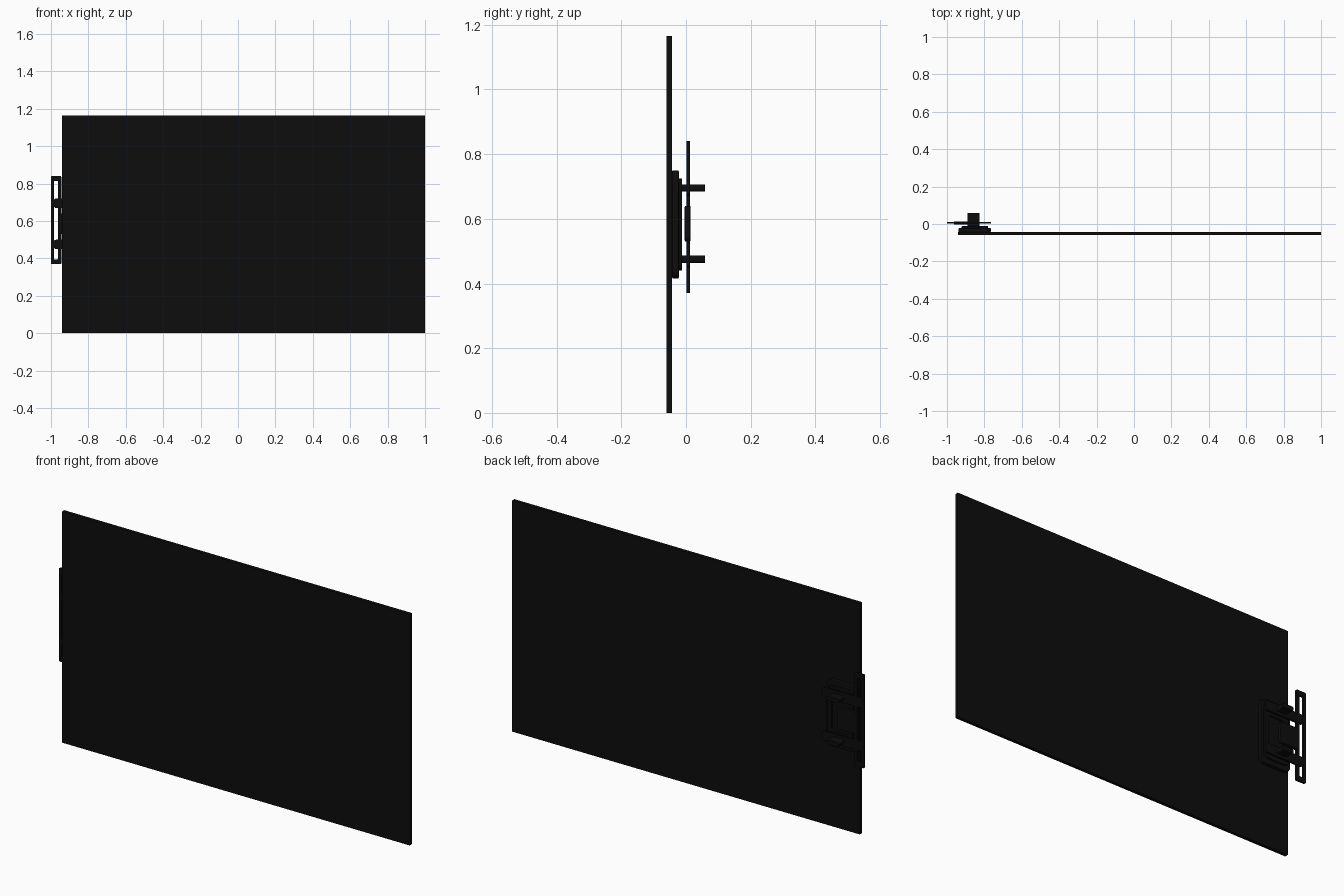
import bpy, bmesh
from math import pi, sin, cos

cube = bpy.data.objects.get("Cube")
if cube:
    bpy.data.objects.remove(cube)


def material(name, value):
    mat = bpy.data.materials.new(name)
    mat.use_nodes = True
    colour = (value, value, value, 1)
    mat.diffuse_color = colour
    mat.node_tree.nodes["Principled BSDF"].inputs["Base Color"].default_value = colour
    return mat


black = material("near black", 0.004)


def add_object(name, bm):
    bmesh.ops.recalc_face_normals(bm, faces=bm.faces)
    mesh = bpy.data.meshes.new(name)
    bm.to_mesh(mesh)
    bm.free()
    mesh.materials.append(black)
    obj = bpy.data.objects.new(name, mesh)
    bpy.context.collection.objects.link(obj)
    return obj


def rounded_loop(x0, x1, z0, z1, r, steps=4):
    """Outline of a rounded rectangle in the xz plane."""
    corners = [(x1 - r, z1 - r), (x0 + r, z1 - r), (x0 + r, z0 + r), (x1 - r, z0 + r)]
    return [(cx + r * cos((q + i / steps) * pi / 2), cz + r * sin((q + i / steps) * pi / 2))
            for q, (cx, cz) in enumerate(corners) for i in range(steps + 1)]


def slab(name, x, y, z, r=0.004, bevel=0.0, hole=None, hole_r=0.004):
    """Upright rounded slab, optionally with a rounded opening through it."""
    bm = bmesh.new()

    def ring(rect, radius, depth):
        return [bm.verts.new((px, depth, pz)) for px, pz in rounded_loop(*rect, radius)]

    def bridge(a, b):
        for i in range(len(a)):
            j = (i + 1) % len(a)
            bm.faces.new((a[i], a[j], b[j], b[i]))

    front, back = [ring((*x, *z), r, d) for d in y]
    bridge(front, back)
    if hole:
        inner_front, inner_back = [ring(hole, hole_r, d) for d in y]
        bridge(inner_front, inner_back)
        bridge(front, inner_front)
        bridge(back, inner_back)
    else:
        bm.faces.new(front)
        bm.faces.new(back)
    obj = add_object(name, bm)
    if bevel:
        mod = obj.modifiers.new("soft edges", "BEVEL")
        mod.width, mod.segments = bevel, 2
    return obj


# Large thin panel
slab("panel", (-0.94, 1.0), (-0.06, -0.043), (0, 1.165), r=0.002)

# Stepped mounting base fixed to the back of the panel
slab("mount_base", (-0.938, -0.765), (-0.043, -0.022), (0.415, 0.75), r=0.03, bevel=0.004)
slab("mount_rim", (-0.922, -0.78), (-0.024, -0.012), (0.44, 0.725), r=0.025, bevel=0.003,
     hole=(-0.9, -0.802, 0.5, 0.665), hole_r=0.02)

# Slotted upright strip behind the panel edge
slab("slotted_strip", (-1.0, -0.945), (0.002, 0.012), (0.37, 0.84),
     hole=(-0.985, -0.962, 0.395, 0.815))

# Bridges across the strip slot
for label, height in (("lower", 0.475), ("upper", 0.695)):
    slab(label + "_arm", (-0.985, -0.765), (0.002, 0.012),
         (height - 0.025, height + 0.025), r=0.012)
    slab(label + "_pin", (-0.89, -0.825), (-0.02, 0.058),
         (height - 0.011, height + 0.011), r=0.009)

# Middle latch plate between the arms
slab("middle_plate", (-0.962, -0.85), (-0.004, 0.014), (0.53, 0.64), r=0.015, bevel=0.003)
